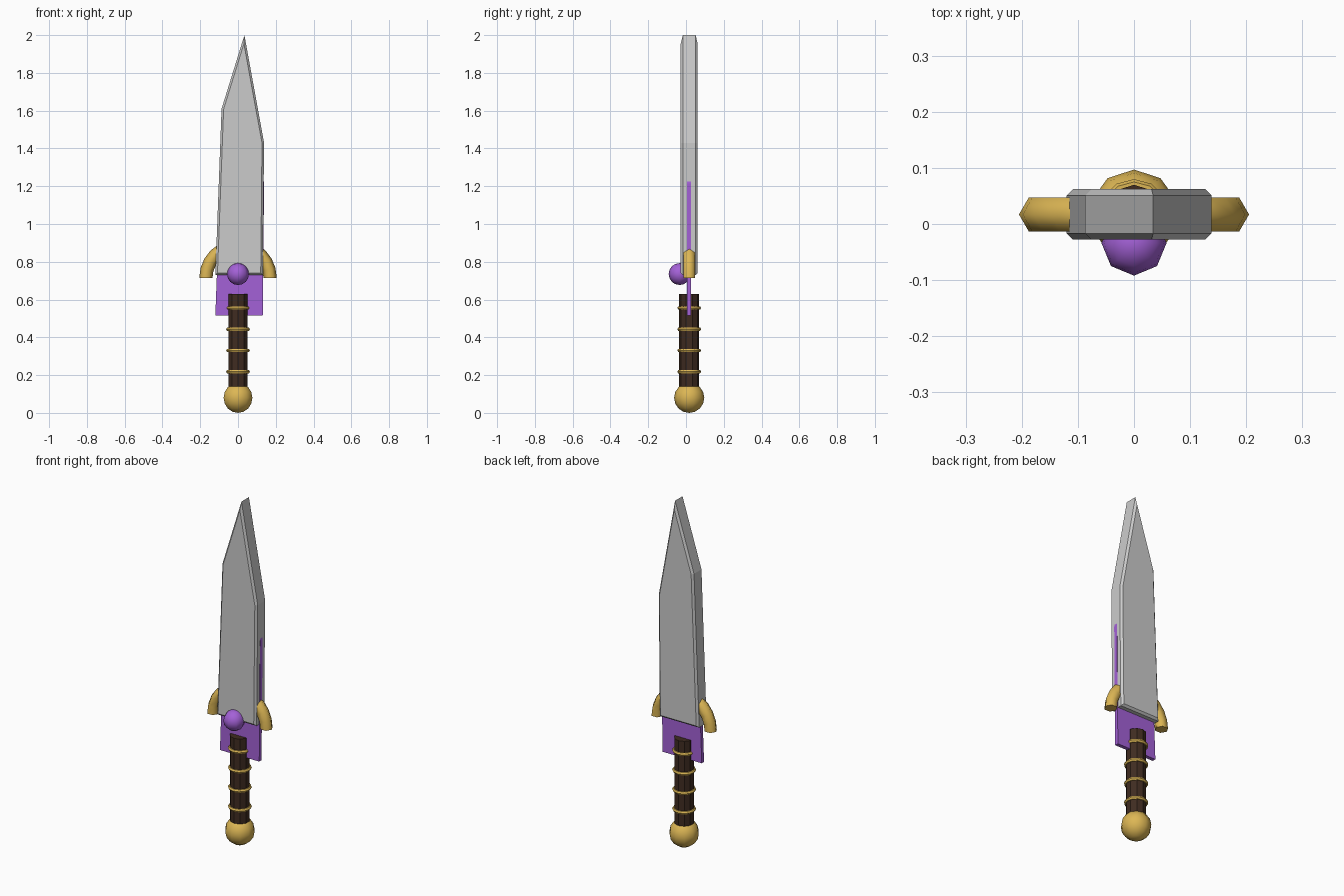
import bpy, bmesh
from math import cos, sin, pi, radians

if "Cube" in bpy.data.objects:
    bpy.data.objects.remove(bpy.data.objects["Cube"])

CY = 0.017  # depth of the weapon's centre plane
GOLD, PURPLE, BROWN = (0.72, 0.47, 0.09, 1), (0.37, 0.12, 0.68, 1), (0.05, 0.025, 0.015, 1)
mats = {}


def paint(obj, name, color):
    if name not in mats:
        mats[name] = bpy.data.materials.new(name)
        mats[name].diffuse_color = color
    obj.data.materials.append(mats[name])


def finish(obj, name, mat=None, color=None, smooth=False):
    obj.name = name
    if mat:
        paint(obj, mat, color)
    if smooth:
        bpy.ops.object.select_all(action='DESELECT')
        obj.select_set(True)
        bpy.context.view_layer.objects.active = obj
        bpy.ops.object.shade_smooth_by_angle(angle=radians(50))
    return obj


def mesh_object(bm, name):
    bmesh.ops.recalc_face_normals(bm, faces=bm.faces)
    me = bpy.data.meshes.new(name)
    bm.to_mesh(me)
    bm.free()
    obj = bpy.data.objects.new(name, me)
    bpy.context.collection.objects.link(obj)
    return obj


def plate(name, outline, thick, dz=0, bevel=0):
    """Outline in x/z extruded along y, with chamfered front and back rims."""
    bm = bmesh.new()
    f = bm.faces.new([bm.verts.new((x, CY - thick / 2, z + dz)) for x, z in outline])
    ext = bmesh.ops.extrude_face_region(bm, geom=[f], use_keep_orig=True)
    for v in ext['geom']:
        if isinstance(v, bmesh.types.BMVert):
            v.co.y += thick
    bmesh.ops.recalc_face_normals(bm, faces=bm.faces)
    if bevel:
        rims = [e for e in bm.edges if abs(e.verts[0].co.y - e.verts[1].co.y) < 1e-5]
        bmesh.ops.bevel(bm, geom=rims, offset=bevel, segments=1, affect='EDGES')
    return mesh_object(bm, name)


# Blade and the thin purple core, which is the same outline slid downwards
outline = [(-0.12, 0.73), (0.131, 0.73), (0.138, 1.43), (0.034, 2.0), (-0.087, 1.61)]
finish(plate("blade", outline, 0.09, bevel=0.011), "blade")
finish(plate("blade_core", outline, 0.021, dz=-0.215), "blade_core", "purple", PURPLE)

# Guard: half ring of hexagonal section, its middle buried in the blade
bm = bmesh.new()
rings = []
STEPS = 12
for i in range(STEPS + 1):
    a = pi * i / STEPS
    ring = []
    for k in range(6):
        b = 2 * pi * k / 6
        r = 0.17 + 0.035 * cos(b)
        ring.append(bm.verts.new((r * cos(a), CY + 0.035 * sin(b), 0.715 + r * sin(a))))
    rings.append(ring)
for p, q in zip(rings, rings[1:]):
    for k in range(6):
        bm.faces.new((p[k], p[(k + 1) % 6], q[(k + 1) % 6], q[k]))
bm.faces.new(rings[0])
bm.faces.new(rings[-1])
finish(mesh_object(bm, "guard"), "guard", "gold", GOLD)
bpy.ops.object.select_all(action='DESELECT')
guard = bpy.data.objects["guard"]
guard.select_set(True)
bpy.context.view_layer.objects.active = guard
bpy.ops.object.shade_smooth_by_angle(angle=radians(65))

# Grip
bpy.ops.mesh.primitive_cylinder_add(vertices=10, radius=0.053, depth=0.51, location=(0, CY, 0.375))
finish(bpy.context.object, "grip", "brown", BROWN)

# Grip bands
for i in range(4):
    bpy.ops.mesh.primitive_torus_add(major_radius=0.053, minor_radius=0.01, major_segments=12,
                                     minor_segments=6, location=(0, CY, 0.218 + 0.1125 * i))
    finish(bpy.context.object, f"grip_band_{i + 1}", "gold", GOLD, True)

# Pommel
bpy.ops.mesh.primitive_uv_sphere_add(segments=10, ring_count=8, radius=0.08, location=(0, CY, 0.08))
finish(bpy.context.object, "pommel", "gold", GOLD, True)

# Gem on the front of the guard
bpy.ops.mesh.primitive_uv_sphere_add(segments=8, ring_count=8, radius=0.058, location=(0, -0.034, 0.735))
finish(bpy.context.object, "gem", "purple", PURPLE, True)

for m in bpy.data.materials:
    if m.users and not m.is_grease_pencil:
        m.use_nodes = True
        m.node_tree.nodes["Principled BSDF"].inputs["Base Color"].default_value = m.diffuse_color
